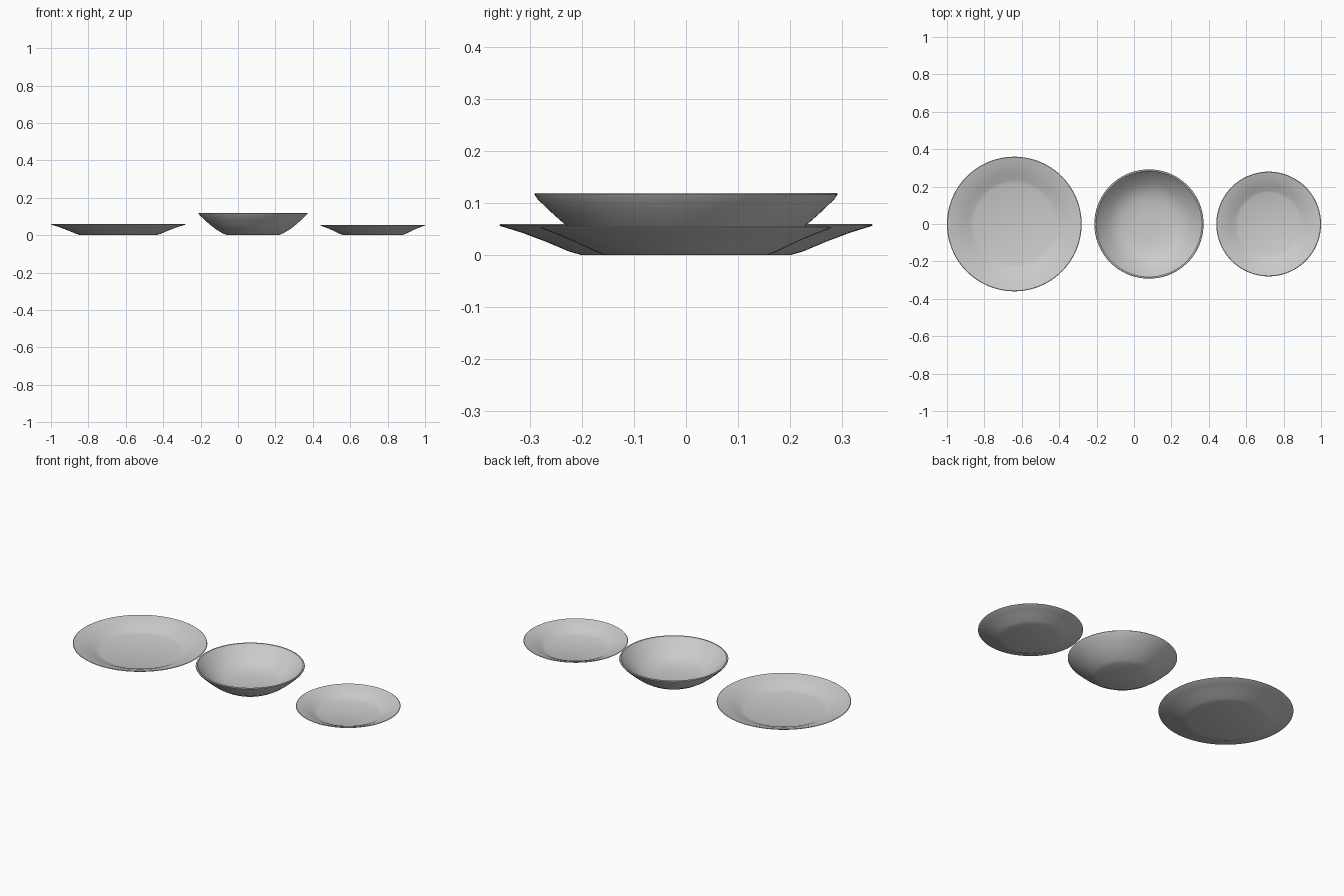
import bpy, bmesh, math

if "Cube" in bpy.data.objects:
    bpy.data.objects.remove(bpy.data.objects["Cube"])

SEGMENTS = 96


def lathe(name, x, profile, angle):
    """Revolve a closed (radius, height) profile that starts and ends on the axis."""
    bm = bmesh.new()
    rings = []
    for r, z in profile:
        if r == 0:
            rings.append([bm.verts.new((0, 0, z))])
        else:
            rings.append([bm.verts.new((r * math.cos(a), r * math.sin(a), z))
                          for a in (2 * math.pi * i / SEGMENTS for i in range(SEGMENTS))])
    for a, b in zip(rings, rings[1:]):
        for i in range(SEGMENTS):
            j = (i + 1) % SEGMENTS
            if len(a) == 1:
                bm.faces.new((a[0], b[j], b[i]))
            elif len(b) == 1:
                bm.faces.new((a[i], a[j], b[0]))
            else:
                bm.faces.new((a[i], a[j], b[j], b[i]))
    bmesh.ops.recalc_face_normals(bm, faces=bm.faces)
    mesh = bpy.data.meshes.new(name)
    bm.to_mesh(mesh)
    bm.free()
    obj = bpy.data.objects.new(name, mesh)
    obj.location.x = x
    bpy.context.collection.objects.link(obj)
    bpy.ops.object.select_all(action='DESELECT')
    obj.select_set(True)
    bpy.context.view_layer.objects.active = obj
    bpy.ops.object.shade_smooth_by_angle(angle=math.radians(angle))
    return obj


# Dinner plate: flat foot, sloping well, thin flared rim
lathe("dinner_plate", -0.64, [
    (0, 0), (0.20, 0), (0.225, 0.007), (0.27, 0.026), (0.315, 0.043), (0.357, 0.056),
    (0.36, 0.058), (0.357, 0.06),
    (0.315, 0.050), (0.27, 0.034), (0.235, 0.018), (0.215, 0.012), (0, 0.012)], 25)

# Bowl: flat foot, rounded sides and a continuously curved inside
lathe("bowl", 0.08, [
    (0, 0), (0.14, 0), (0.165, 0.012), (0.20, 0.033), (0.232, 0.058), (0.26, 0.083),
    (0.285, 0.107), (0.292, 0.117), (0.29, 0.12), (0.283, 0.12),
    (0.272, 0.107), (0.247, 0.083), (0.218, 0.058), (0.185, 0.036), (0.14, 0.021),
    (0.08, 0.014), (0, 0.012)], 40)

# Side plate: smaller version of the dinner plate
lathe("side_plate", 0.72, [
    (0, 0), (0.155, 0), (0.175, 0.007), (0.21, 0.024), (0.245, 0.039), (0.277, 0.051),
    (0.28, 0.053), (0.277, 0.055),
    (0.245, 0.046), (0.21, 0.032), (0.18, 0.016), (0.165, 0.010), (0, 0.010)], 25)
